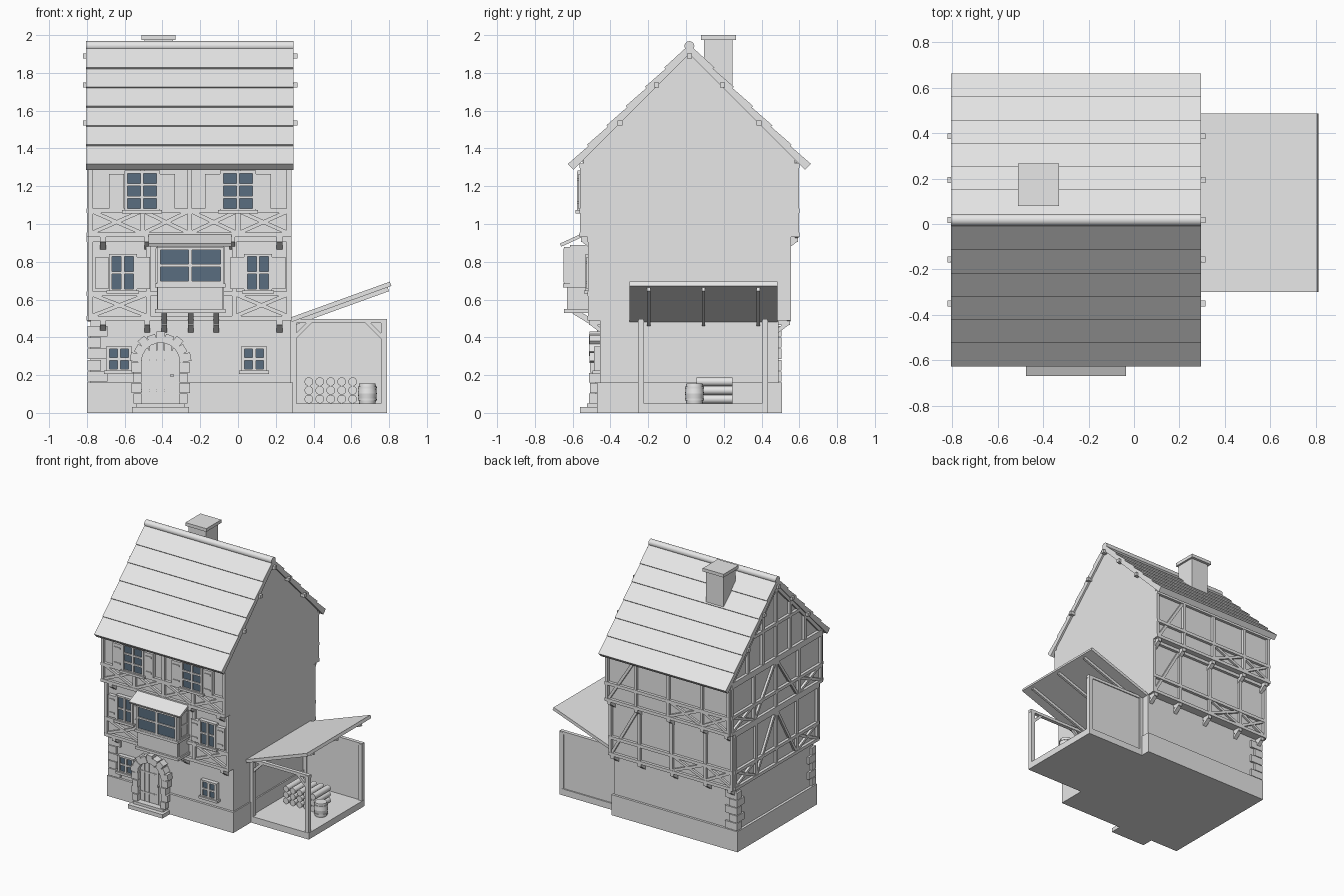
import bpy, bmesh
from math import sin, cos, pi, sqrt
from mathutils import Vector, Matrix

cube = bpy.data.objects.get("Cube")
if cube:
    bpy.data.objects.remove(cube)

X, Y, Z = Vector((1, 0, 0)), Vector((0, 1, 0)), Vector((0, 0, 1))
MID = .018                      # depth position of the ridge
LEFT, RIGHT = -.78, .28         # house side walls
GROUND, FIRST, SECOND = .472, .517, .56   # half depths of the storeys
FLOOR1, FLOOR2 = .49, .93


def material(name, rgb):
    mat = bpy.data.materials.new(name)
    mat.use_nodes = True
    mat.diffuse_color = (*rgb, 1)
    mat.node_tree.nodes["Principled BSDF"].inputs["Base Color"].default_value = (*rgb, 1)
    return mat


PLASTER = material("pale grey", (.8, .8, .8))
GLASS = material("blue glass", (.1, .155, .215))


def finish(name, bm, mat=PLASTER, smooth=False):
    bmesh.ops.recalc_face_normals(bm, faces=bm.faces)
    mesh = bpy.data.meshes.new(name)
    bm.to_mesh(mesh)
    bm.free()
    mesh.materials.append(mat)
    obj = bpy.data.objects.new(name, mesh)
    bpy.context.collection.objects.link(obj)
    if smooth:
        bpy.ops.object.select_all(action='DESELECT')
        obj.select_set(True)
        bpy.context.view_layer.objects.active = obj
        bpy.ops.object.shade_smooth_by_angle()
    return obj


def box(bm, x, y, z):
    lo, hi = Vector((x[0], y[0], z[0])), Vector((x[1], y[1], z[1]))
    m = Matrix.Translation((lo + hi) / 2) @ Matrix.Diagonal((*(hi - lo), 1))
    bmesh.ops.create_cube(bm, size=1, matrix=m)


def beam(bm, a, b, n, width, depth):
    """Box running from a to b, rising by depth along n."""
    axis = b - a
    side = axis.cross(n).normalized()
    n = side.cross(axis).normalized()
    m = Matrix((side * width, n * depth, axis)).transposed().to_4x4()
    bmesh.ops.create_cube(bm, size=1, matrix=Matrix.Translation((a + b) / 2 + n * depth / 2) @ m)


def prism(bm, points, offset):
    face = bm.faces.new([bm.verts.new(p) for p in points])
    new = bmesh.ops.extrude_face_region(bm, geom=[face])["geom"]
    bmesh.ops.translate(bm, vec=offset, verts=[v for v in new if isinstance(v, bmesh.types.BMVert)])


def rod(bm, a, b, r1, r2, sides=20):
    m = Matrix.Translation((a + b) / 2) @ (b - a).to_track_quat('Z', 'Y').to_matrix().to_4x4()
    bmesh.ops.create_cone(bm, cap_ends=True, segments=sides, radius1=r1, radius2=r2,
                          depth=(b - a).length, matrix=m)


# A wall is an origin, a sideways direction and an outward normal
def front(half): return (Y * (MID - half), X, -Y)
def back(half): return (Y * (MID + half), X, Y)
LEFT_WALL = (X * LEFT + Y * MID, Y, -X)


def bar(bm, wall, a, b, width, depth):
    origin, u, n = wall
    beam(bm, origin + u * a[0] + Z * a[1], origin + u * b[0] + Z * b[1], n, width, depth)


# House body: stepped storeys and gable in one profile
half = [(GROUND, 0), (GROUND, FLOOR1), (FIRST, FLOOR1), (FIRST, FLOOR2),
        (SECOND, FLOOR2), (SECOND, 1.34)]
outline = half + [(0, 1.9)] + [(-y, z) for y, z in reversed(half)]
bm = bmesh.new()
prism(bm, [(LEFT, MID + y, z) for y, z in outline], X * (RIGHT - LEFT))
finish("house_walls", bm)

bm = bmesh.new()
box(bm, (-.8, .29), (-.472, .508), (0, .16))
finish("plinth", bm)

# Roof with lapped rows
rows, run, eave = 6, .613, 1.287
side = []
for i in range(rows):
    for f, t in ((i / rows, .044), ((i + 1) / rows, .034)):
        side.append((run * (1 - f) + t * .7, eave + run * f + t * .7))
side[-1] = (0, 1.95)
roof = [(run, eave)] + side + [(-y, z) for y, z in reversed(side[:-1])] + [(-run, eave), (0, eave + run)]
bm = bmesh.new()
prism(bm, [(-.805, MID + y, z) for y, z in roof], X * 1.1)
finish("roof", bm)
bm = bmesh.new()
rod(bm, Vector((-.805, MID, 1.942)), Vector((.295, MID, 1.942)), .026, .026)
finish("ridge_cap", bm, smooth=True)
bm = bmesh.new()
for y, z in ((0, 1.89), (.175, 1.735), (-.175, 1.735), (.368, 1.535), (-.368, 1.535)):
    beam(bm, Vector((-.82, MID + y, z - .013)), Vector((.315, MID + y, z - .013)), Z, .026, .026)
finish("purlins", bm)

bm = bmesh.new()
box(bm, (-.495, -.345), (.095, .245), (1.6, 1.98))
box(bm, (-.51, -.33), (.08, .265), (1.975, 2))
finish("chimney", bm)


# Timber framing
def framing(name, wall, posts, z0, z1, crosses, braces=()):
    bm = bmesh.new()
    rail = z0 + .14
    for z in (z0 + .012, rail, z1 - .012):
        bar(bm, wall, (posts[0] - .012, z), (posts[-1] + .012, z), .024, .022)
    for u in posts:
        bar(bm, wall, (u, z0), (u, z1), .024, .02)
    for i in crosses:
        a, b = posts[i], posts[i + 1]
        bar(bm, wall, (a, z0 + .02), (b, rail), .02, .016)
        bar(bm, wall, (a, rail), (b, z0 + .02), .02, .018)
    for i, j in braces:
        bar(bm, wall, (posts[i], z0), (posts[j], z1), .02, .017)
    finish(name, bm)


TOP = 1.32
framing("front_lower_timbers", front(FIRST), (-.78, -.475, -.02, .27), FLOOR1, FLOOR2, (0, 2))
framing("front_upper_timbers", front(SECOND), (-.78, -.505, -.255, 0, .27), FLOOR2, TOP, range(4))
back_posts = (-.78, -.55, -.26, .02, .27)
framing("back_lower_timbers", back(FIRST), back_posts, FLOOR1, FLOOR2, (0, 1), [(4, 3)])
framing("back_upper_timbers", back(SECOND), back_posts, FLOOR2, TOP, (0, 1), [(4, 3)])
for name, d, z0, z1 in (("lower", FIRST, FLOOR1, FLOOR2), ("upper", SECOND, FLOOR2, TOP)):
    d -= .01
    framing("side_%s_timbers" % name, LEFT_WALL, (-d, -d / 2, 0, d / 2, d), z0, z1, (0, 3), [(1, 2), (3, 2)])
bm = bmesh.new()
for u in (-.35, -.17, 0, .17, .35):
    bar(bm, LEFT_WALL, (u, TOP), (u, 1.88 - abs(u)), .024, .02)
for z in (1.33, 1.6):
    reach = 1.89 - z
    bar(bm, LEFT_WALL, (-reach, z), (reach, z), .024, .022)
for s in (-1, 1):
    bar(bm, LEFT_WALL, (s * SECOND, TOP), (0, 1.885), .024, .018)
finish("gable_timbers", bm)

# Brackets beneath the overhanging storeys
bm = bmesh.new()


def bracket(x, s, inner, outer, z):
    wall, tip = MID + s * inner, MID + s * (outer + .015)
    box(bm, (x - .015, x + .015), sorted((wall, tip)), (z - .025, z))
    beam(bm, Vector((x, wall, z - .065)), Vector((x, tip, z - .02)), Z, .03, .022)


for x in (-.715, -.48, -.39, -.25, -.115, .22):
    bracket(x, -1, GROUND, FIRST, FLOOR1)
for x in (-.715, -.48, -.03, .22):
    bracket(x, -1, FIRST, SECOND, FLOOR2)
for x in back_posts:
    x = max(min(x, .25), -.76)
    bracket(x, 1, GROUND, FIRST, FLOOR1)
    bracket(x, 1, FIRST, SECOND, FLOOR2)
for x in (-.39, -.25, -.115):
    beam(bm, Vector((x, -.46, .44)), Vector((x, -.6, .525)), Z, .03, .03)
finish("jetty_brackets", bm)


# Windows
def window(name, wall, u, w, z0, z1, cols=2, rows=2, shutter=0, sill=True):
    frame, pane = bmesh.new(), bmesh.new()
    zm, l, r = (z0 + z1) / 2, u - w / 2, u + w / 2
    bar(pane, wall, (u, z0), (u, z1), w, .024)
    for i in range(cols + 1):
        x = l + w * i / cols
        bar(frame, wall, (x, z0), (x, z1), .018, .034)
    for i in range(rows + 1):
        z = z0 + (z1 - z0) * i / rows
        bar(frame, wall, (l - .009, z), (r + .009, z), .014, .032)
    if sill:
        bar(frame, wall, (l - .02, z0 - .01), (r + .02, z0 - .01), .018, .042)
    finish(name + "_frame", frame)
    finish(name + "_glass", pane, GLASS)
    if shutter:
        bm = bmesh.new()
        for s in (-1, 1):
            x = u + s * (w / 2 + .01 + shutter / 2)
            bar(bm, wall, (x, z0 + .005), (x, z1 - .01), shutter, .028)
            for z in (z0 + .04, z1 - .04):
                bar(bm, wall, (x - shutter / 3, z), (x + shutter / 3, z), .012, .034)
        finish(name + "_shutters", bm)


for side_name, low, mid, high in (("right", -.63, -.61, -.508), ("left", .085, .106, 0)):
    window("ground_%s_window" % side_name, front(GROUND), low, .12, .225, .345)
    window("lower_%s_window" % side_name, front(FIRST), mid, .13, .65, .835, shutter=.07)
    window("upper_%s_window" % side_name, front(SECOND), high, .17, 1.075, 1.275, rows=3, shutter=.08)

# Bay window with its small roof
bm = bmesh.new()
box(bm, (-.43, -.075), (-.615, -.48), (.53, .89))
box(bm, (-.44, -.065), (-.645, -.48), (.53, .55))
box(bm, (-.44, -.065), (-.65, -.48), (.665, .685))
box(bm, (-.425, -.08), (-.63, -.48), (.54, .67))
beam(bm, Vector((-.255, -.66, .88)), Vector((-.255, -.54, .935)), Z, .44, .018)
finish("bay_body", bm)
window("bay_front", (Y * -.615, X, -Y), -.252, .335, .69, .87, sill=False)
for name, x, n in (("bay_left", -.083, X), ("bay_right", -.422, -X)):
    window(name, (X * (x - n.x * .02), Y, n), -.56, .09, .69, .87, 1, 2, sill=False)

# Arched door
ENTRY = front(GROUND)
DOOR, SPRING, R = -.41, .27, .1
bm = bmesh.new()
planks = 5
for i in range(planks):
    u = R * (2 * (i + .5) / planks - 1)
    x = DOOR + u
    bar(bm, ENTRY, (x, .04), (x, SPRING + sqrt(R * R - u * u) + .01), .036, .024)
bar(bm, ENTRY, (DOOR, .04), (DOOR, SPRING + .06), R * 2, .02)
for z in (.12, .28):
    bar(bm, ENTRY, (DOOR - R, z), (DOOR + R / 2, z), .012, .028)
bar(bm, ENTRY, (DOOR + .06, .19), (DOOR + .06, .205), .015, .036)
finish("door", bm)

bm = bmesh.new()
stones = 9
for i in range(stones):
    a = pi * (i + .5) / stones
    d = (cos(a), sin(a))
    outer = R + (.062 if i % 2 == 0 else .05)
    bar(bm, ENTRY, *[(DOOR + d[0] * r, SPRING + d[1] * r) for r in (R, outer)], .045, .056 + .004 * (i % 2))
for i in range(4):
    z = .05 + i * .055
    w = .055 if i % 2 else .042
    for s in (-1, 1):
        x = DOOR + s * (R + w / 2)
        bar(bm, ENTRY, (x, z), (x, z + .052), w, .06 - .006 * (i % 2))
finish("door_stones", bm)
bm = bmesh.new()
box(bm, (-.56, -.26), (-.56, -.46), (0, .03))
box(bm, (-.54, -.28), (-.525, -.46), (.03, .05))
finish("door_steps", bm)

# Corner stones on the free side
bm = bmesh.new()
for i in range(5):
    z = .165 + i * .06
    long, short = (.09, .055) if i % 2 == 0 else (.055, .09)
    for s in (-1, 1):
        face = MID + s * (GROUND + .016)
        box(bm, (LEFT - .016, LEFT + long), sorted((face, face - s * short)), (z, z + .055))
finish("corner_stones", bm)

# Lean-to: floor, posts, braces, rear panel and roof
bm = bmesh.new()
box(bm, (.28, .79), (-.255, .435), (0, .05))
finish("shed_floor", bm)
bm = bmesh.new()
for y in (-.238, .418):
    for x in (.293, .772):
        box(bm, (x - .016, x + .016), (y - .016, y + .016), (.05, .49))
    box(bm, (.28, .79), (y - .014, y + .014), (.475, .497))
for x, s in ((.3, 1), (.765, -1)):
    beam(bm, Vector((x, -.248, .4)), Vector((x + s * .085, -.248, .485)), Y, .02, .02)
finish("shed_frame", bm)
bm = bmesh.new()
box(bm, (.29, .77), (.41, .425), (.05, .48))
finish("shed_back_panel", bm)
low, high = Vector((.285, .0925, .482)), Vector((.812, .0925, .672))
bm = bmesh.new()
beam(bm, low, high, Z, .785, .024)
finish("shed_roof", bm)
bm = bmesh.new()
for y in (-.29, 0, .29):
    beam(bm, low + Y * y, high + Y * y - X * .02 - Z * .007, -Z, .018, .022)
finish("shed_rafters", bm)

# Firewood and barrel
bm = bmesh.new()
for row in range(3):
    for i in range(5):
        p = Vector((.375 + i * .058, .055, .073 + row * .046))
        rod(bm, p, p + Y * .19, .023, .023, 16)
finish("firewood", bm, smooth=True)
bm = bmesh.new()
spot = Vector((.685, .045, .05))
for z0, z1, r1, r2 in ((0, .052, .043, .05), (.052, .105, .05, .043), (.015, .025, .05, .05), (.08, .09, .05, .05)):
    rod(bm, spot + Z * z0, spot + Z * z1, r1, r2)
finish("barrel", bm, smooth=True)
